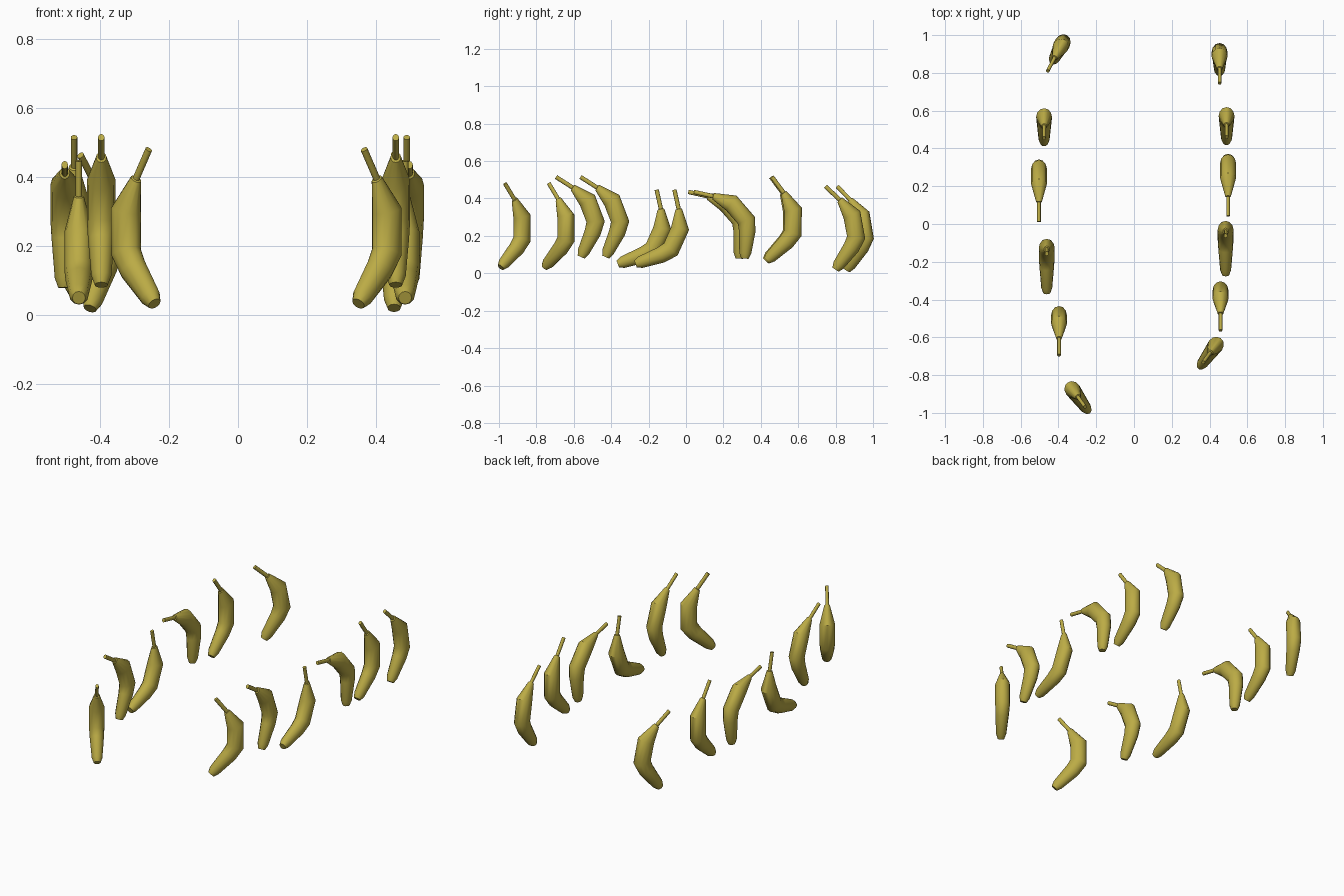
import bpy, bmesh, math
from mathutils import Vector

if "Cube" in bpy.data.objects:
    bpy.data.objects.remove(bpy.data.objects["Cube"])

SIDES = 12
# Spine of one fruit in the y-z plane from the stem end down:
# y, z, half width across, half depth in the bend plane
SPINE = [
    (0.000, 0.000, 0.0095, 0.0115),
    (0.062, -0.084, 0.0095, 0.0115),
    (0.063, -0.086, 0.0150, 0.0180),
    (0.112, -0.176, 0.0420, 0.0485),
    (0.112, -0.299, 0.0420, 0.0490),
    (0.077, -0.347, 0.0385, 0.0440),
    (-0.008, -0.428, 0.0290, 0.0320),
    (-0.028, -0.448, 0.0190, 0.0200),
]

skin = bpy.data.materials.new("banana_skin")
skin.diffuse_color = (0.5, 0.41, 0.06, 1)
skin.use_nodes = True
skin.node_tree.nodes["Principled BSDF"].inputs["Base Color"].default_value = skin.diffuse_color


def build_banana_mesh():
    bm = bmesh.new()
    pts = [Vector((0, y, z)) for y, z, _, _ in SPINE]
    rings = []
    for i, (y, z, rx, ry) in enumerate(SPINE):
        # ring lies across the bisector of neighbouring segments
        before = (pts[i] - pts[i - 1]).normalized() if i else Vector()
        after = (pts[i + 1] - pts[i]).normalized() if i < len(pts) - 1 else Vector()
        if i in (1, 2):
            before, after = Vector(), pts[1] - pts[0]
        t = (before + after).normalized()
        out = Vector((0, -t.z, t.y))
        ring = []
        for k in range(SIDES):
            a = 2 * math.pi * k / SIDES
            ring.append(bm.verts.new(pts[i] + out * (ry * math.cos(a))
                                     + Vector((rx * math.sin(a), 0, 0))))
        rings.append(ring)
    for a, b in zip(rings, rings[1:]):
        for k in range(SIDES):
            n = (k + 1) % SIDES
            bm.faces.new((a[k], a[n], b[n], b[k]))
    bm.faces.new(rings[0])
    bm.faces.new(rings[-1])
    bmesh.ops.recalc_face_normals(bm, faces=bm.faces)
    mesh = bpy.data.meshes.new("banana")
    bm.to_mesh(mesh)
    bm.free()
    mesh.materials.append(skin)
    return mesh


# Stem end x, y, z, then tilt and turn in degrees, for the two rows
PLACES = {
    "left": [
        (-0.457, 0.810, 0.463, 11, -28),
        (-0.476, 0.454, 0.515, 0, 0),
        (-0.503, 0.012, 0.435, 41, 0),
        (-0.462, -0.157, 0.447, -24, 0),
        (-0.397, -0.695, 0.515, 21, 0),
        (-0.259, -0.968, 0.480, 0, 36),
    ],
    "right": [
        (0.453, 0.745, 0.465, 10.5, 0),
        (0.490, 0.460, 0.515, 0, 0),
        (0.498, 0.042, 0.435, 41, 0),
        (0.485, -0.062, 0.447, -24, 0),
        (0.458, -0.564, 0.515, 21, 0),
        (0.366, -0.733, 0.480, 0, -36),
    ],
}

mesh = build_banana_mesh()
first = True
for side, spots in PLACES.items():
    for n, (x, y, z, tilt, turn) in enumerate(spots, 1):
        ob = bpy.data.objects.new(f"banana_{side}_{n}", mesh)
        bpy.context.collection.objects.link(ob)
        ob.location = (x, y, z)
        ob.rotation_euler = (math.radians(tilt), 0, math.radians(turn))
        if first:
            # smooth skin, sharp stem and tip edges
            bpy.context.view_layer.objects.active = ob
            ob.select_set(True)
            bpy.ops.object.shade_smooth_by_angle(angle=math.radians(40))
            first = False
